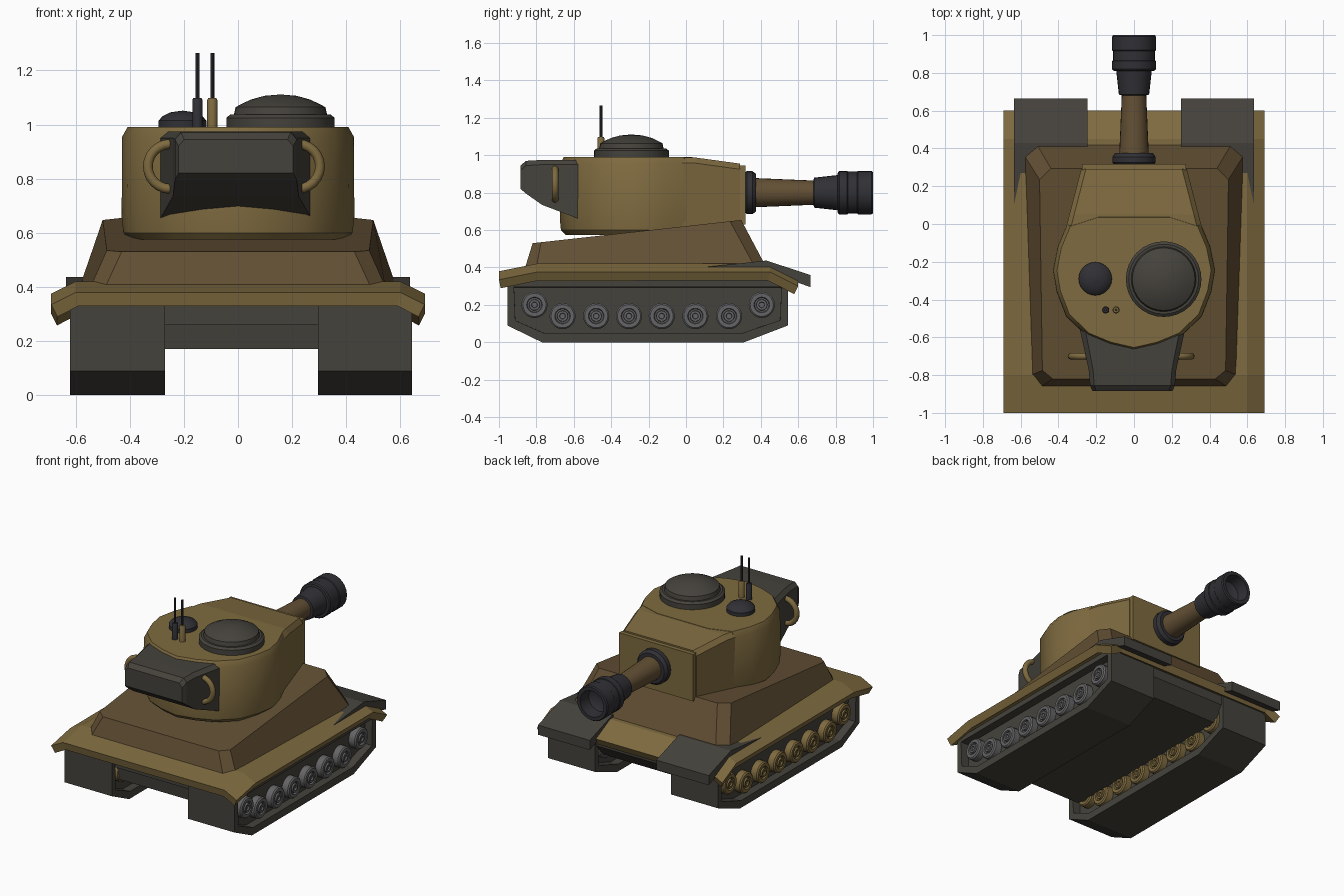
import bpy, bmesh
from math import sin, cos, pi, radians

if "Cube" in bpy.data.objects:
    bpy.data.objects.remove(bpy.data.objects["Cube"])


def material(name, rgb):
    m = bpy.data.materials.new(name)
    m.diffuse_color = (*rgb, 1)
    m.use_nodes = True
    m.node_tree.nodes["Principled BSDF"].inputs["Base Color"].default_value = m.diffuse_color
    return m


GOLD = material("gold_paint", (0.21, 0.145, 0.05))
BROWN = material("brown_paint", (0.125, 0.08, 0.035))
DARK = material("dark_steel", (0.06, 0.055, 0.045))
BLACK = material("black_steel", (0.03, 0.03, 0.036))
GREY = material("wheel_grey", (0.13, 0.13, 0.135))


def finish(name, bm, mat, smooth=None):
    me = bpy.data.meshes.new(name)
    bm.to_mesh(me)
    bm.free()
    ob = bpy.data.objects.new(name, me)
    bpy.context.collection.objects.link(ob)
    me.materials.append(mat)
    if smooth:
        bpy.ops.object.select_all(action='DESELECT')
        ob.select_set(True)
        bpy.context.view_layer.objects.active = ob
        bpy.ops.object.shade_smooth_by_angle(angle=radians(smooth))
    return ob


def loft_bm(rings):
    """Skin equal-length rings of points and cap both ends."""
    bm = bmesh.new()
    vs = [[bm.verts.new(p) for p in ring] for ring in rings]
    n = len(vs[0])
    for a, b in zip(vs, vs[1:]):
        for i in range(n):
            j = (i + 1) % n
            bm.faces.new((a[i], a[j], b[j], b[i]))
    bm.faces.new(vs[0])
    bm.faces.new(vs[-1])
    bmesh.ops.recalc_face_normals(bm, faces=bm.faces)
    return bm


def loft(name, rings, mat, smooth=None):
    return finish(name, loft_bm(rings), mat, smooth)


def prism(name, profile, x0, x1, mat):
    """Extrude a (y, z) profile along x."""
    return loft(name, [[(x, y, z) for y, z in profile] for x in (x0, x1)], mat)


def lathe(name, profile, centre, axis, mat, n=24, smooth=35):
    """Revolve (radius, height) pairs round an axis through centre."""
    rings = []
    for r, h in profile:
        ring = []
        for i in range(n):
            a = 2 * pi * i / n
            u, v = r * cos(a), r * sin(a)
            p = {'X': (h, u, v), 'Y': (u, h, v), 'Z': (u, v, h)}[axis]
            ring.append([c + d for c, d in zip(centre, p)])
        rings.append(ring)
    return loft(name, rings, mat, smooth)


def mirror(half):
    """Complete a symmetric (x, y) outline from its right half."""
    return half + [(-x, y) for x, y in reversed(half) if x > 0]


# Tracks with recessed sides and road wheels on both faces
track = [(-0.955, 0.09), (-0.77, 0), (0.31, 0), (0.545, 0.09), (0.545, 0.33), (-0.955, 0.33)]
wheels = [(-0.81, 0.2), (-0.66, 0.14), (-0.48, 0.14), (-0.305, 0.14),
          (-0.13, 0.14), (0.05, 0.14), (0.23, 0.14), (0.405, 0.2)]
wheel_profile = [(0.07, -0.06), (0.07, -0.012), (0.062, -0.004), (0.042, -0.004), (0.038, -0.016),
                 (0.03, -0.016), (0.028, -0.002), (0.016, -0.002), (0.014, -0.012)]
for side, x0, x1, wmat in (("left", -0.62, -0.27, GOLD), ("right", 0.295, 0.643, GREY)):
    bm = loft_bm([[(x, y, z) for y, z in track] for x in (x0, x1)])
    for f in [f for f in bm.faces if abs(f.normal.x) > 0.9]:
        bmesh.ops.inset_region(bm, faces=[f], thickness=0.05)
        bmesh.ops.inset_region(bm, faces=[f], thickness=0.0005, depth=-0.055)
    finish(side + "_track", bm, DARK)
    for k, (y, z) in enumerate(wheels):
        for face, x, s in (("inner", x0, -1), ("outer", x1, 1)):
            lathe(f"{side}_wheel_{face}_{k}", [(r, s * h) for r, h in wheel_profile],
                  (x, y, z), 'X', wmat, 20)

# Lower hull between the tracks
prism("hull_belly", [(-0.89, 0.35), (-0.87, 0.17), (0.45, 0.17), (0.53, 0.26), (0.53, 0.35)],
      -0.28, 0.3, DARK)
prism("hull_sponson", [(-0.9, 0.26), (0.53, 0.26), (0.53, 0.36), (-0.9, 0.36)], -0.41, 0.41, DARK)

# Deck plate drooping at all four edges
bm = bmesh.new()
grid = [[bm.verts.new((x, y, f - g)) for x, g in ((-0.69, 0.045), (-0.6, 0), (0.6, 0), (0.69, 0.045))]
        for y, f in ((-1, 0.38), (-0.8, 0.42), (0.45, 0.42), (0.6, 0.345))]
for r0, r1 in zip(grid, grid[1:]):
    for i in range(3):
        bm.faces.new((r0[i], r0[i + 1], r1[i + 1], r1[i]))
deck = finish("deck_plate", bm, GOLD)
mod = deck.modifiers.new("thickness", 'SOLIDIFY')
mod.thickness, mod.offset = 0.052, -1

# Rear mudguards
guard = [(0.08, 0.40), (0.43, 0.437), (0.665, 0.36), (0.665, 0.295), (0.43, 0.38), (0.08, 0.37)]
prism("left_mudguard", guard, -0.635, -0.245, DARK)
prism("right_mudguard", guard, 0.25, 0.635, DARK)

# Sloping superstructure with chamfered corners
base = mirror([(0.49, -0.86), (0.545, -0.80), (0.585, 0.37), (0.52, 0.43)])
roof = mirror([(0.43, -0.82), (0.485, -0.775), (0.50, 0.235), (0.44, 0.295)])
loft("superstructure", [[(x, y, 0.40) for x, y in base],
                        [(x, y, 0.53 + 0.12 * (y + 0.82) / 1.08) for x, y in roof]], BROWN)

# Turret drum
drum = mirror([(0, -0.675), (0.13, -0.645), (0.25, -0.595), (0.36, -0.49), (0.41, -0.36),
               (0.43, -0.245), (0.405, -0.12), (0.355, 0), (0.2, 0.05)])
loft("turret_drum", [[(x * s, (y + 0.25) * s - 0.25, z) for x, y in drum]
                     for s, z in ((0.93, 0.575), (0.985, 0.6), (1, 0.66), (0.995, 0.955), (0.95, 0.99))],
     GOLD, 32)


# Turret section tapering towards the gun, and gun plate
def section(y, w, z0, z1):
    return [(-w, y, z0), (w, y, z0), (w, y, z1 - 0.03), (w - 0.025, y, z1),
            (0.025 - w, y, z1), (-w, y, z1 - 0.03)]


loft("turret_nose", [section(-0.06, 0.37, 0.59, 0.988), section(0.05, 0.342, 0.6, 0.988),
                     section(0.29, 0.28, 0.625, 0.955)], GOLD)
prism("gun_plate", [(0.285, 0.63), (0.318, 0.63), (0.318, 0.945), (0.285, 0.945)], -0.275, 0.275, GOLD)

# Gun
axis = (0, 0, 0.80)
lathe("gun_collar", [(0.1, 0.31), (0.115, 0.325), (0.115, 0.355), (0.1, 0.375)], axis, 'Y', BLACK)
lathe("gun_barrel", [(0.078, 0.37), (0.064, 0.70)], axis, 'Y', BROWN)
lathe("gun_muzzle", [(0.06, 0.68), (0.08, 0.685), (0.094, 0.81), (0.11, 0.812), (0.116, 0.82),
                     (0.116, 0.862), (0.112, 0.866), (0.112, 0.915), (0.116, 0.92), (0.116, 0.992),
                     (0.11, 1.0), (0.088, 1.0), (0.08, 0.92), (0.05, 0.9)], axis, 'Y', BLACK)

# Stowage box on the front of the turret
box = []
for y, w, z0, z1 in ((-0.56, 0.278, 0.655, 0.975), (-0.77, 0.232, 0.735, 0.975),
                     (-0.855, 0.225, 0.795, 0.97), (-0.885, 0.212, 0.82, 0.945)):
    box.append([(x * w - 0.008, y, z) for x, z in
                ((-1, z0), (1, z0), (1, z1 - 0.025), (0.9, z1), (-0.9, z1), (-1, z1 - 0.025))])
loft("stowage_box", box, DARK)

# Grab handles
for name, x in (("left_handle", -0.25), ("right_handle", 0.22)):
    bpy.ops.mesh.primitive_torus_add(location=(x, -0.70, 0.845), rotation=(pi / 2, 0, 0),
                                     major_radius=0.083, minor_radius=0.018,
                                     major_segments=24, minor_segments=10)
    ob = bpy.context.object
    ob.name = name
    ob.data.materials.append(GOLD)
    bpy.ops.object.shade_smooth_by_angle(angle=radians(60))

# Commander's cupola and small hatch
lathe("cupola", [(0.2, 0.97), (0.2, 1.025), (0.185, 1.037), (0.172, 1.037), (0.166, 1.064),
                 (0.15, 1.073), (0.11, 1.092), (0.06, 1.106), (0.002, 1.111)],
      (0.157, -0.292, 0), 'Z', DARK, 32, 30)
lathe("small_hatch", [(0.088, 0.97), (0.088, 1.014), (0.075, 1.03), (0.045, 1.045), (0.002, 1.051)],
      (-0.205, -0.29, 0), 'Z', BLACK, 24, 30)

# Antennas
for name, x, mat in (("left_antenna", -0.15, BLACK), ("right_antenna", -0.095, GOLD)):
    lathe(name + "_base", [(0.019, 0.97), (0.019, 1.09), (0.015, 1.098)], (x, -0.455, 0), 'Z', mat, 12)
    lathe(name + "_rod", [(0.0075, 1.09), (0.0075, 1.265)], (x, -0.455, 0), 'Z', BLACK, 8)
